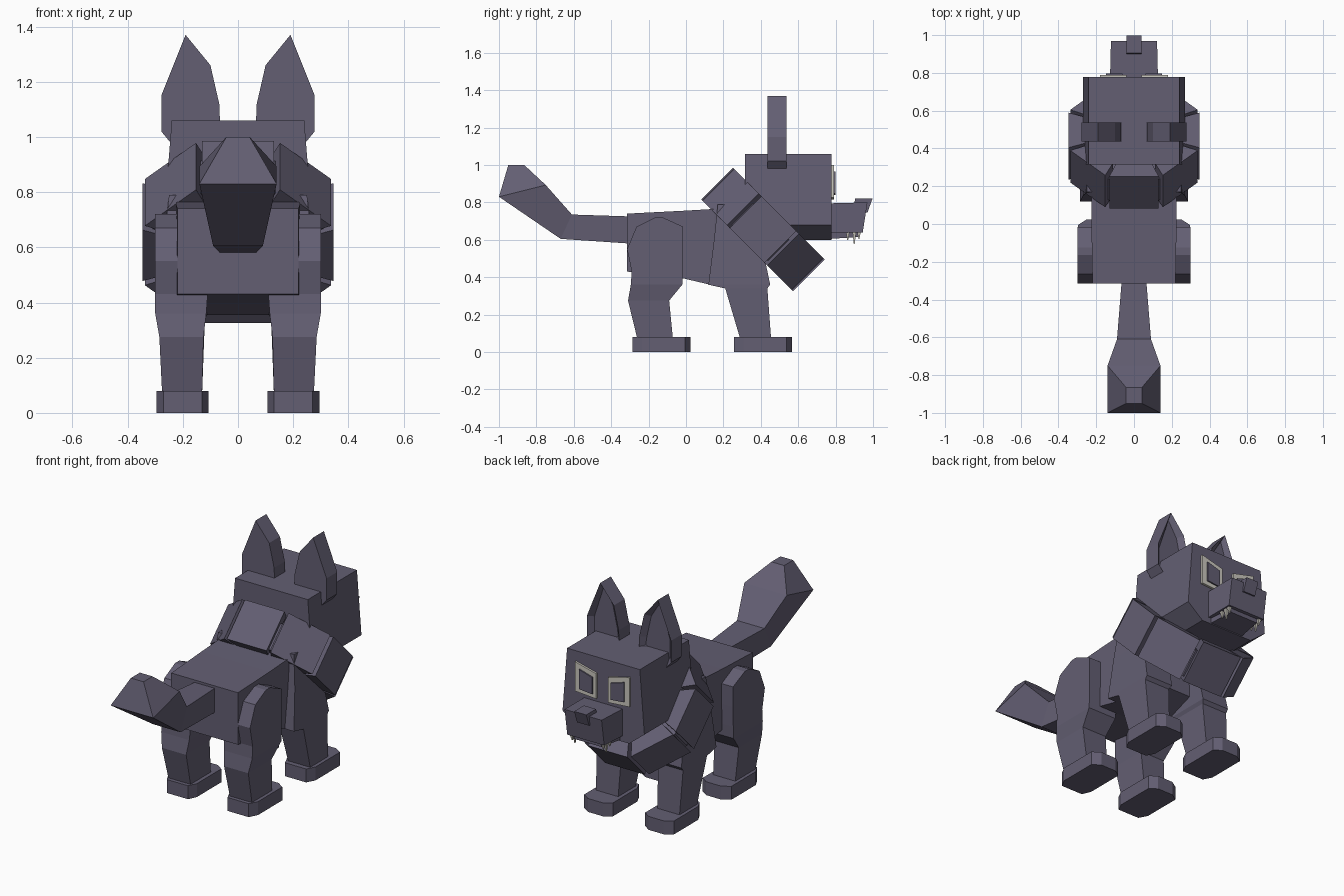
import bpy, bmesh, math
from mathutils import Vector

if "Cube" in bpy.data.objects:
    bpy.data.objects.remove(bpy.data.objects["Cube"])


def material(name, rgb):
    m = bpy.data.materials.new(name)
    m.use_nodes = True
    m.diffuse_color = (*rgb, 1)
    m.node_tree.nodes["Principled BSDF"].inputs["Base Color"].default_value = (*rgb, 1)
    return m


FUR = material("dusky purple fur", (0.125, 0.113, 0.17))
IVORY = material("ivory", (0.6, 0.58, 0.52))


def loft(name, rings, mat=FUR, inset=None):
    """Bridge equal-sized rings of points and cap both ends."""
    bm = bmesh.new()
    rows = [[bm.verts.new(p) for p in ring] for ring in rings]
    n = len(rows[0])
    for a, b in zip(rows, rows[1:]):
        for i in range(n):
            j = (i + 1) % n
            bm.faces.new((a[i], a[j], b[j], b[i]))
    bm.faces.new(rows[0])
    last = bm.faces.new(rows[-1])
    bmesh.ops.recalc_face_normals(bm, faces=bm.faces)
    if inset:
        bmesh.ops.inset_region(bm, faces=[last], thickness=inset)
        bmesh.ops.translate(bm, verts=last.verts, vec=(0, -inset, 0))
    me = bpy.data.meshes.new(name)
    bm.to_mesh(me)
    bm.free()
    me.materials.append(mat)
    ob = bpy.data.objects.new(name, me)
    bpy.context.collection.objects.link(ob)
    return ob


def slab(name, outline, y0, y1, mat=FUR, inset=None):
    """Extrude an (x, z) outline along y."""
    return loft(name, [[(x, y, z) for x, z in outline] for y in (y0, y1)], mat, inset)


def box_y(y, w, z0, z1):
    return [(-w, y, z0), (w, y, z0), (w, y, z1), (-w, y, z1)]


def box_z(s, z, x0, x1, y0, y1):
    return [(s * x0, y0, z), (s * x1, y0, z), (s * x1, y1, z), (s * x0, y1, z)]


def wide(w, lower, upper):
    """Section of half-width w through two (y, z) points."""
    return [(-w, *lower), (w, *lower), (w, *upper), (-w, *upper)]


# Torso
loft("torso", [box_y(-0.315, 0.22, 0.43, 0.74), box_y(-0.02, 0.225, 0.395, 0.755),
               box_y(0.15, 0.225, 0.355, 0.765), box_y(0.34, 0.2, 0.42, 0.8)])

# Tail
loft("tail", [wide(0.065, (-0.3, 0.58), (-0.3, 0.725)),
              wide(0.09, (-0.67, 0.605), (-0.61, 0.735)),
              wide(0.14, (-1.0, 0.83), (-0.75, 0.893)),
              wide(0.042, (-0.95, 1.0), (-0.865, 1.0))])

# Neck ruff: eight plates around a tilted axis
CENTRE = Vector((0, 0.412, 0.655))
AXIS = Vector((0, 1, 1)).normalized()
UP = Vector((0, -1, 1)).normalized()


def around(angle, radius, along):
    return CENTRE + Vector((math.sin(angle) * radius, 0, 0)) + UP * math.cos(angle) * radius + AXIS * along


EIGHTH = math.pi / 4
CORNER = 1 / math.cos(EIGHTH / 2)
loft("neck", [[around((i + 0.5) * EIGHTH, 0.31 * CORNER, a) for i in range(8)] for a in (-0.1, 0.06)])
for i in range(8):
    ends = [(i - 0.46) * EIGHTH, (i + 0.46) * EIGHTH]
    loft(f"ruff_plate_{i + 1}", [
        [around(t, r * CORNER, a) for r, a in ((0.25, -0.12), (0.342, -0.12), (0.342, 0.12), (0.25, 0.12))]
        for t in ends])

# Head
half = [(0.24, 1.06), (0.27, 0.68), (0.17, 0.6)]
slab("head", half + [(-x, z) for x, z in reversed(half)], 0.315, 0.778)

# Snout, jaw and nose
loft("snout", [wide(0.127, (0.77, 0.635), (0.77, 0.795)), wide(0.122, (0.945, 0.64), (0.97, 0.8))])
loft("lower_jaw", [box_y(0.77, 0.11, 0.605, 0.64), box_y(0.925, 0.09, 0.615, 0.64)])
loft("nose", [wide(0.04, (0.89, 0.745), (0.905, 0.82)), wide(0.04, (0.97, 0.745), (0.997, 0.82))])

EAR = [(0.19, 1.37), (0.278, 1.15), (0.278, 1.02), (0.245, 0.98), (0.065, 1.05), (0.068, 1.12), (0.1, 1.26)]
EYE = [(0.18, 1.0), (0.18, 0.825), (0.04, 0.815), (0.04, 0.965)]
PUPIL = [(0.148, 0.965), (0.148, 0.848), (0.062, 0.84), (0.062, 0.94)]
FOOT = [(0.13, 0), (0.27, 0), (0.296, 0.05), (0.296, 0.28), (0.25, 0.31), (0.15, 0.31), (0.107, 0.28), (0.107, 0.05)]

for side, s in (("left", 1), ("right", -1)):
    def flip(points):
        return [(s * x, z) for x, z in points]

    # Ears with hollowed fronts, eyes
    slab(side + "_ear", flip(EAR), 0.437, 0.538, FUR, 0.03)
    slab(side + "_eye", flip(EYE), 0.77, 0.79, IVORY)
    slab(side + "_pupil", flip(PUPIL), 0.785, 0.798)

    # Fangs
    for k, (y, tip) in enumerate(((0.865, 0.6), (0.9, 0.578), (0.925, 0.605))):
        loft(f"{side}_fang_{k + 1}", [box_z(s, 0.645, 0.095, 0.115, y - 0.01, y + 0.01),
                                      box_z(s, tip, 0.1, 0.105, y - 0.003, y + 0.002)], IVORY)

    # Hind leg
    loft(side + "_hind_leg", [box_z(s, 0.07, 0.13, 0.275, -0.26, -0.07),
                              box_z(s, 0.275, 0.125, 0.285, -0.31, -0.09),
                              box_z(s, 0.36, 0.115, 0.3, -0.295, -0.02),
                              box_z(s, 0.43, 0.11, 0.3, -0.29, -0.017),
                              box_z(s, 0.55, 0.11, 0.3, -0.315, -0.015),
                              box_z(s, 0.67, 0.15, 0.3, -0.265, -0.015),
                              box_z(s, 0.72, 0.2, 0.3, -0.165, -0.125)])

    # Front leg and shoulder
    loft(side + "_front_leg", [box_z(s, 0.07, 0.13, 0.275, 0.29, 0.455),
                               box_z(s, 0.34, 0.12, 0.285, 0.21, 0.435),
                               box_z(s, 0.36, 0.11, 0.285, 0.12, 0.45),
                               box_z(s, 0.6, 0.1, 0.27, 0.15, 0.4),
                               box_z(s, 0.79, 0.1, 0.25, 0.17, 0.24)])

    # Paws
    for part, back in (("hind", -0.285), ("front", 0.257)):
        loft(f"{side}_{part}_paw", [[(s * x, back + y, z) for x, y in FOOT] for z in (0, 0.08)])
